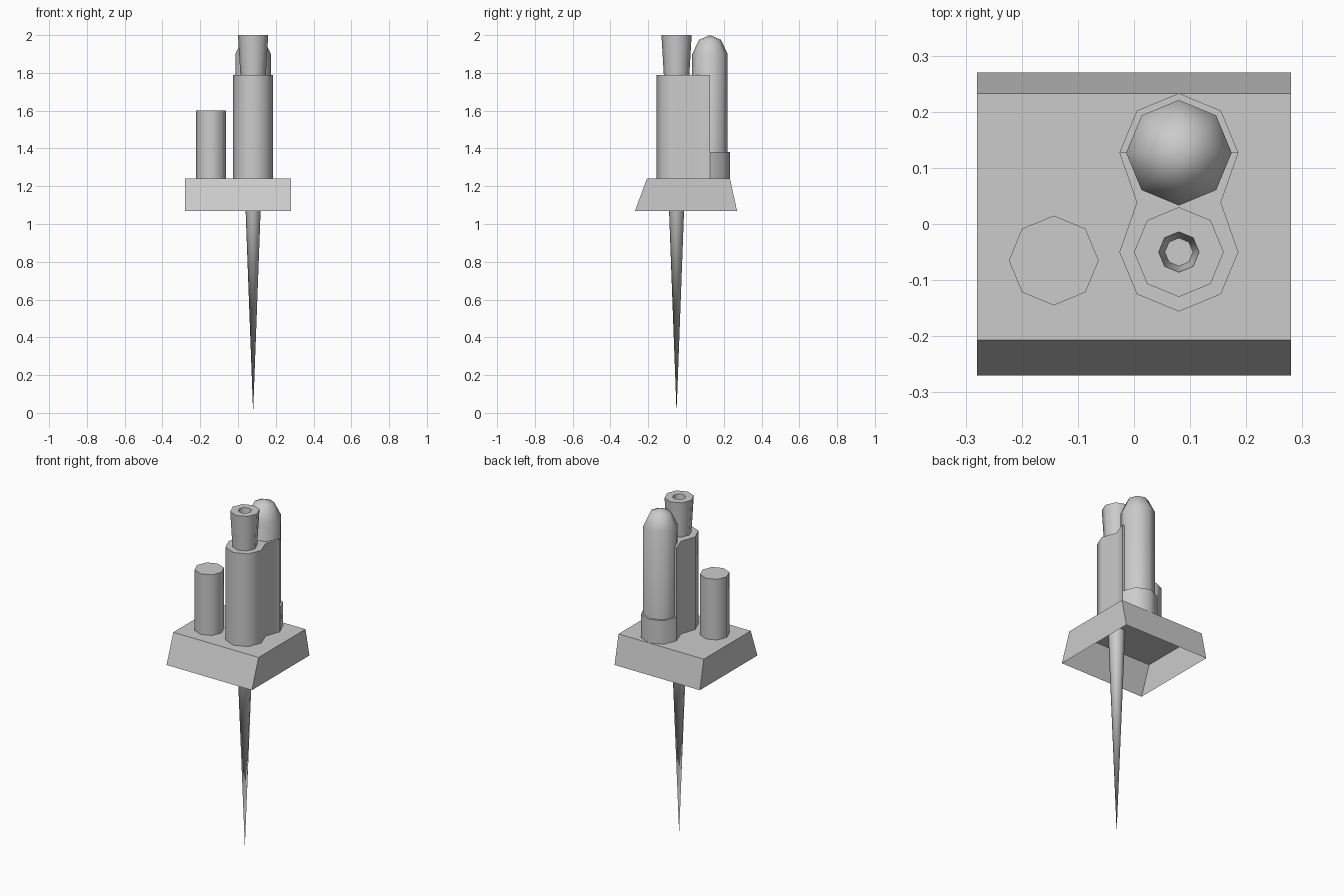
import bpy, bmesh
from math import sin, cos, pi, radians

if "Cube" in bpy.data.objects:
    bpy.data.objects.remove(bpy.data.objects["Cube"])

SIDES = 8
GUN = (0.08, -0.05)      # axis of barrel and spike
TANK = (0.08, 0.127)     # axis of domed tank
DECK = 1.24


def finish(name, bm, smooth=True):
    bmesh.ops.recalc_face_normals(bm, faces=bm.faces)
    mesh = bpy.data.meshes.new(name)
    bm.to_mesh(mesh)
    bm.free()
    obj = bpy.data.objects.new(name, mesh)
    bpy.context.collection.objects.link(obj)
    if smooth:
        bpy.ops.object.select_all(action='DESELECT')
        obj.select_set(True)
        bpy.context.view_layer.objects.active = obj
        bpy.ops.object.shade_smooth_by_angle(angle=radians(50))
    return obj


def octagon(center, r):
    return [(center[0] + r * cos(2 * pi * i / SIDES),
             center[1] + r * sin(2 * pi * i / SIDES)) for i in range(SIDES)]


def lathe(name, center, rings, cap_end=True):
    """Eight-sided turned shape from (radius, z) rings; radius 0 is a point."""
    bm = bmesh.new()
    prev = None
    for r, z in rings:
        if r == 0:
            ring = [bm.verts.new((*center, z))] * SIDES
        else:
            ring = [bm.verts.new((x, y, z)) for x, y in octagon(center, r)]
        if prev:
            for i in range(SIDES):
                j = (i + 1) % SIDES
                quad = [prev[i], prev[j], ring[j], ring[i]]
                bm.faces.new(list(dict.fromkeys(quad)))
        prev = ring
    if cap_end and rings[-1][0] > 0:
        bm.faces.new(prev)
    return finish(name, bm)


def prism(name, outline, z0, z1):
    bm = bmesh.new()
    face = bm.faces.new([bm.verts.new((x, y, z0)) for x, y in outline])
    top = bmesh.ops.extrude_face_region(bm, geom=[face])
    verts = [v for v in top['geom'] if isinstance(v, bmesh.types.BMVert)]
    bmesh.ops.translate(bm, verts=verts, vec=(0, 0, z1 - z0))
    return finish(name, bm)


# Sloped base, open underneath
bm = bmesh.new()
low = [bm.verts.new((x, y, 1.07)) for x, y in
       ((-0.28, -0.27), (0.28, -0.27), (0.28, 0.27), (-0.28, 0.27))]
high = [bm.verts.new((x, y, DECK)) for x, y in
        ((-0.28, -0.207), (0.28, -0.207), (0.28, 0.233), (-0.28, 0.233))]
for i in range(4):
    j = (i + 1) % 4
    bm.faces.new((low[i], low[j], high[j], high[i]))
bm.faces.new(high)
finish("base", bm, smooth=False)

# Tall housing: octagon round the barrel, waist, then half way round the tank
R = 0.106
g, t = octagon(GUN, R), octagon(TANK, R)
waist = (GUN[1] + TANK[1]) / 2
housing = [g[4], g[5], g[6], g[7], g[0],
           (g[1][0], waist), t[0], t[4], (g[3][0], waist)]
prism("housing", housing, DECK, 1.79)

# Low collar behind the housing
prism("tank_collar", [t[0], t[1], t[2], t[3], t[4]], DECK, 1.38)

# Domed tank
lathe("tank", TANK, [(0.094, DECK), (0.094, 1.90), (0.058, 1.975), (0, 2.0)])

# Flared barrel with a tapered bore
lathe("barrel", GUN, [(0.067, 1.78), (0.08, 2.0), (0.036, 2.0), (0.025, 1.88)])

# Short side post
lathe("side_post", (-0.143, -0.065), [(0.08, DECK), (0.08, 1.60)])

# Long spike under the base
lathe("spike", GUN, [(0.046, DECK), (0, 0)])
